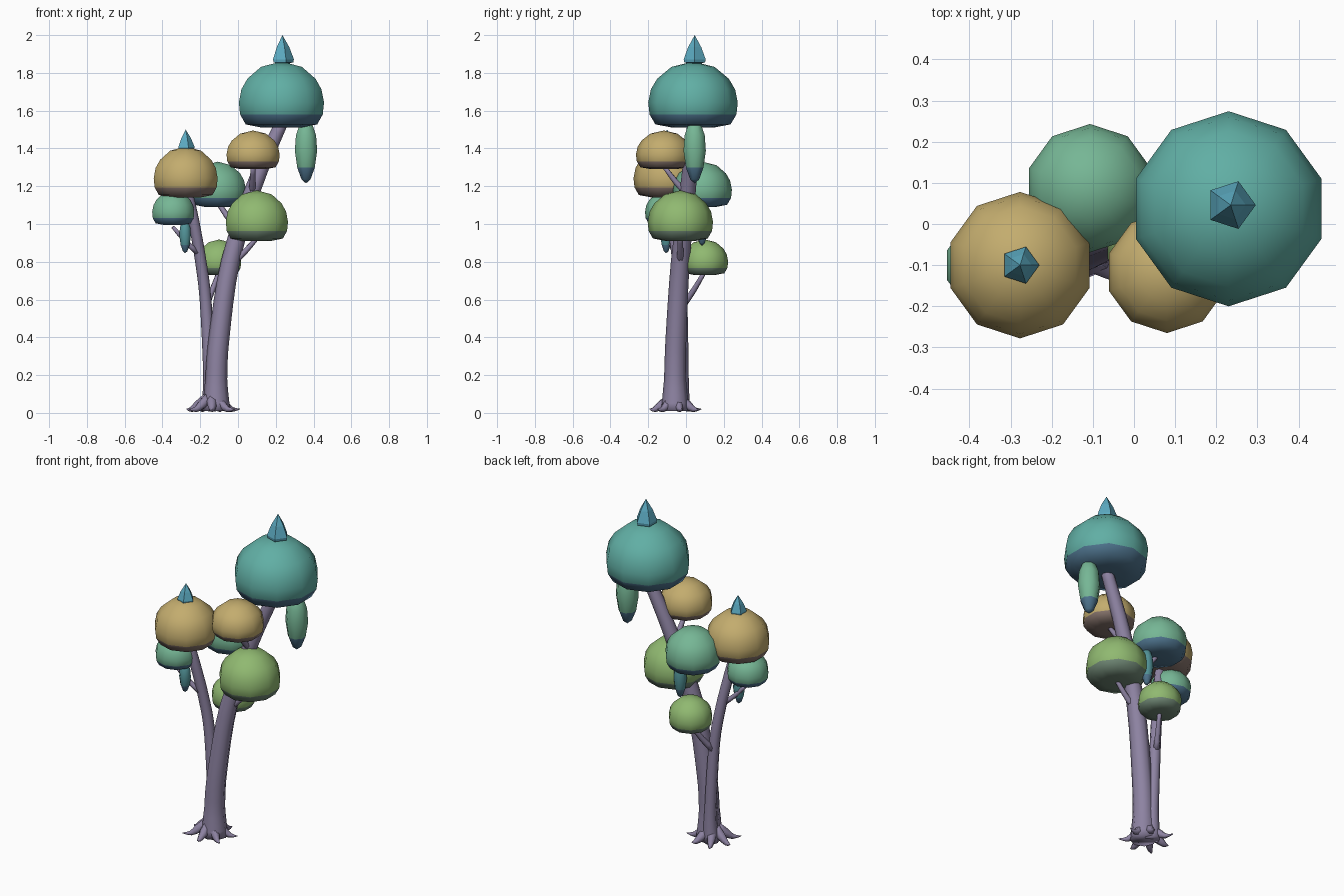
import bpy, bmesh, math
from mathutils import Vector

if "Cube" in bpy.data.objects:
    bpy.data.objects.remove(bpy.data.objects["Cube"])


def material(name, rgb):
    m = bpy.data.materials.new(name)
    m.diffuse_color = (*[c ** 2.2 for c in rgb], 1)
    m.use_nodes = True
    m.node_tree.nodes["Principled BSDF"].inputs["Base Color"].default_value = m.diffuse_color
    return m


TEAL = material("teal", (.38, .68, .64))
TAN = material("tan", (.76, .67, .43))
GREEN = material("green", (.56, .72, .44))
SEA = material("sea_green", (.46, .71, .58))
UNDER_TEAL = material("under_teal", (.31, .45, .55))
UNDER_TAN = material("under_tan", (.52, .45, .42))
UNDER_GREEN = material("under_green", (.43, .52, .45))
LOBE = material("lobe", (.33, .58, .60))
SPIKE = material("spike", (.36, .66, .75))
BARK = material("bark", (.55, .51, .63))


def skin(name, rings, mats, smooth=True, split=0):
    """Join rings of points (single point = pole) into a closed surface."""
    bm = bmesh.new()
    rows = [[bm.verts.new(p) for p in r] for r in rings]
    for i, (a, b) in enumerate(zip(rows, rows[1:])):
        n = max(len(a), len(b))
        for k in range(n):
            j = (k + 1) % n
            if len(a) == 1:
                f = bm.faces.new((a[0], b[j], b[k]))
            elif len(b) == 1:
                f = bm.faces.new((a[k], a[j], b[0]))
            else:
                f = bm.faces.new((a[k], a[j], b[j], b[k]))
            f.material_index = 0 if i >= split else 1
    for end in (rows[0], rows[-1]):
        if len(end) > 1:
            bm.faces.new(end)
    bmesh.ops.recalc_face_normals(bm, faces=bm.faces)
    for f in bm.faces:
        f.smooth = smooth
    me = bpy.data.meshes.new(name)
    bm.to_mesh(me)
    bm.free()
    for m in mats:
        me.materials.append(m)
    ob = bpy.data.objects.new(name, me)
    bpy.context.collection.objects.link(ob)
    return ob


def lathe(name, x, y, profile, sides, turn, mats, **kw):
    rings = []
    for r, z in profile:
        if r == 0:
            rings.append([(x, y, z)])
        else:
            rings.append([(x + r * math.cos(turn + k * math.tau / sides),
                           y + r * math.sin(turn + k * math.tau / sides), z)
                          for k in range(sides)])
    return skin(name, rings, mats, **kw)


def tube(name, pts, radii, sides=8, steps=4):
    """Tapered tube along a smooth path through pts."""
    P = [Vector(p) for p in pts]
    path = []
    for i in range(len(P) - 1):
        a, b = P[i], P[i + 1]
        ta = (b - P[i - 1]) / 2 if i else b - a
        tb = (P[i + 2] - a) / 2 if i + 2 < len(P) else b - a
        for s in range(steps):
            t = s / steps
            c = (a * (2*t**3 - 3*t*t + 1) + ta * (t**3 - 2*t*t + t)
                 + b * (3*t*t - 2*t**3) + tb * (t**3 - t*t))
            path.append((c, radii[i] + (radii[i + 1] - radii[i]) * t))
    path.append((P[-1], radii[-1]))
    rings = []
    side = (P[-1] - P[0]).orthogonal()
    for i, (c, r) in enumerate(path):
        d = (path[min(i + 1, len(path) - 1)][0] - path[max(i - 1, 0)][0]).normalized()
        side = (side - d * side.dot(d)).normalized()
        up = d.cross(side)
        rings.append([c + r * (side * math.cos(k * math.tau / sides)
                               + up * math.sin(k * math.tau / sides))
                      for k in range(sides)])
    return skin(name, rings, [BARK])


# Foliage caps: flattened ten-sided domes (radius fraction, height fraction)
CAP = [(0, 0), (.45, 0), (.84, .05), (.97, .2), (1, .38), (.94, .58),
       (.8, .74), (.48, .92), (0, 1)]
for name, x, y, r, z0, z1, top, under in (
        ("crown_cap", .23, .037, .237, 1.51, 1.86, TEAL, UNDER_TEAL),
        ("left_cap", -.277, -.10, .178, 1.14, 1.41, TAN, UNDER_TAN),
        ("middle_cap", .08, -.117, .148, 1.29, 1.495, TAN, UNDER_TAN),
        ("back_cap", -.107, .087, .156, 1.09, 1.33, SEA, UNDER_TEAL),
        ("front_cap", .10, -.03, .173, .91, 1.178, GREEN, UNDER_GREEN),
        ("low_cap", -.10, .10, .123, .73, .918, GREEN, UNDER_GREEN),
        ("small_left_cap", -.343, -.10, .117, .995, 1.175, SEA, UNDER_TEAL)):
    lathe(name, x, y, [(r * a, z0 + (z1 - z0) * h) for a, h in CAP],
          10, math.pi / 2, [top, under], split=3)

# Crystal spikes on the two tallest caps
for name, x, y, r, z0, z1 in (("crown_spike", .235, .046, .061, 1.84, 2.0),
                              ("left_spike", -.277, -.10, .047, 1.385, 1.5)):
    h = z1 - z0
    lathe(name, x, y, [(0, z0), (r * .95, z0 + h * .1), (r, z0 + h * .2),
                       (r * .6, z0 + h * .6), (0, z1)], 5, 0, [SPIKE], smooth=False)

# Hanging lobes under the caps
for name, x, y, r, z0, z1, mat in (
        ("crown_lobe", .36, .046, .064, 1.215, 1.56, SEA),
        ("left_lobe", -.28, -.105, .033, .845, 1.03, LOBE),
        ("back_lobe", -.02, .085, .038, .885, 1.12, LOBE)):
    lathe(name, x, y, [(r * a, z0 + (z1 - z0) * h) for a, h in
                       ((0, 0), (.4, .06), (.78, .24), (1, .5), (.9, .74), (.5, .94), (0, 1))],
          8, math.pi / 8, [mat, UNDER_TEAL], split=2)

# Two leaning trunks
tube("main_trunk", [(-.115, -.058, .01), (-.115, -.058, .18), (-.1, -.053, .4),
                    (-.04, -.03, .8), (.085, .012, 1.2), (.25, .045, 1.58)],
     [.074, .058, .055, .05, .042, .033])
tube("side_trunk", [(-.15, -.025, .01), (-.15, -.02, .2), (-.172, -.025, .6),
                    (-.2, -.045, .82), (-.235, -.075, 1.02), (-.27, -.1, 1.2)],
     [.045, .034, .031, .03, .029, .024])

# Branches reaching into the caps
for name, a, b, r in (
        ("left_branch", (-.215, -.06, .85), (-.345, -.1, .985), .014),
        ("front_branch", (-.03, -.03, .79), (.12, -.03, .95), .016),
        ("low_branch", (-.17, -.015, .57), (-.1, .10, .75), .016),
        ("back_branch", (-.005, -.02, .98), (-.11, .09, 1.12), .016),
        ("middle_branch", (.075, .005, 1.16), (.08, -.12, 1.31), .016)):
    m = (Vector(a) + Vector(b)) / 2 - Vector((0, 0, .008))
    tube(name, [a, m, b], [r * 1.2, r, r * .75], sides=6, steps=2)

# Claw-like roots around the base
for i in range(7):
    a = i * math.tau / 7 + .25
    d = Vector((math.cos(a), math.sin(a), 0))
    c = Vector((-.14, -.058, 0))
    n = .155 if i % 2 == 0 else .135
    tube(f"root_{i + 1}", [c + d * .02 + Vector((0, 0, .08)), c + d * .07 + Vector((0, 0, .042)),
                           c + d * .11 + Vector((0, 0, .018)), c + d * n + Vector((0, 0, .02))],
         [.03, .026, .015, .002], sides=6, steps=2)
